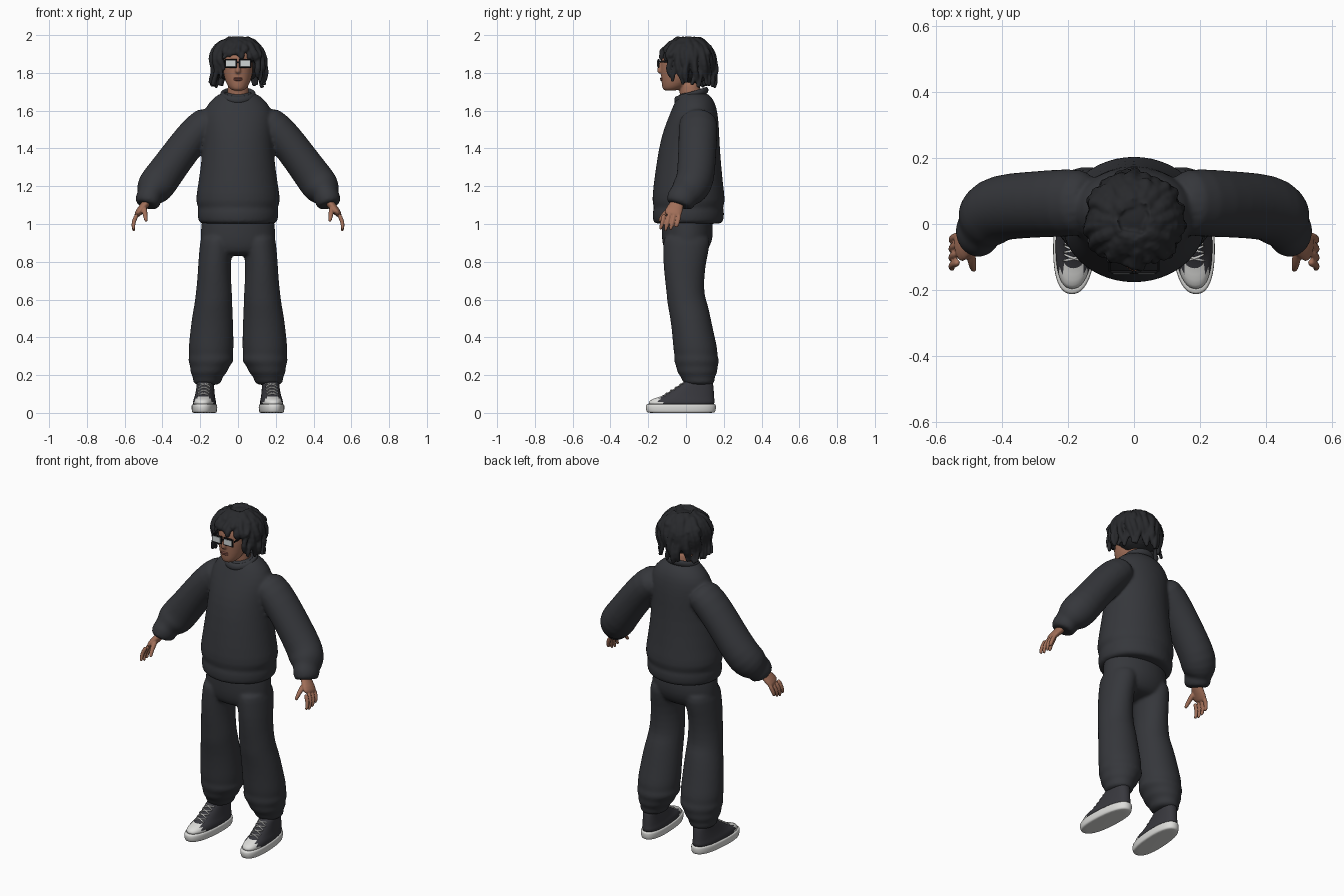
import bpy, bmesh, math, random
from math import sin, cos, pi
from mathutils import Vector, Matrix

random.seed(4)
if "Cube" in bpy.data.objects:
    bpy.data.objects.remove(bpy.data.objects["Cube"])


def material(name, r, g, b):
    m = bpy.data.materials.new(name)
    m.use_nodes = True
    m.diffuse_color = (r, g, b, 1)
    m.node_tree.nodes["Principled BSDF"].inputs["Base Color"].default_value = (r, g, b, 1)
    return m


CLOTH = material("charcoal cloth", .036, .038, .044)
HAIR = material("black hair", .021, .022, .025)
SKIN = material("brown skin", .36, .16, .10)
LIPS = material("lips", .25, .09, .07)
CANVAS = material("dark canvas", .04, .04, .048)
RUBBER = material("off white rubber", .72, .72, .70)
FRAME = material("black frame", .008, .008, .009)
LENS = material("pale lens", .62, .66, .66)


def bridge(bm, rings):
    """Join point rings into a closed tube."""
    loops = [[bm.verts.new(p) for p in ring] for ring in rings]
    n = len(loops[0])
    for a, b in zip(loops, loops[1:]):
        for i in range(n):
            j = (i + 1) % n
            bm.faces.new((a[i], a[j], b[j], b[i]))
    bm.faces.new(loops[0][::-1])
    bm.faces.new(loops[-1])


def oval(center, u, v, sides=24, power=2):
    def bend(c):
        return math.copysign(abs(c) ** (2 / power), c)
    angles = [2 * pi * i / sides for i in range(sides)]
    return [Vector(center) + u * bend(cos(a)) + v * bend(sin(a)) for a in angles]


def upright(bm, rows, side=1, power=2):
    """Stack level ovals; each row is height, half width, front, back, centre x."""
    rings = []
    for z, rx, front, back, *cx in rows:
        center = (side * cx[0] if cx else 0, (front + back) / 2, z)
        rings.append(oval(center, Vector((rx, 0, 0)), Vector((0, (back - front) / 2, 0)), 24, power))
    bridge(bm, rings)


def tube(bm, stations, side=1, sides=16, ref=(0, 1, 0)):
    """Sweep ovals along a path; each station is x, y, z and two radii."""
    pts = [Vector((side * s[0], s[1], s[2])) for s in stations]
    rings = []
    for i, s in enumerate(stations):
        t = (pts[min(i + 1, len(pts) - 1)] - pts[max(i - 1, 0)]).normalized()
        u = t.cross(Vector(ref)).normalized()
        rings.append(oval(pts[i], u * s[3], u.cross(t) * s[4], sides))
    bridge(bm, rings)


def ball(bm, center, size):
    m = Matrix.Translation(center) @ Matrix.Diagonal((*size, 1))
    bmesh.ops.create_uvsphere(bm, u_segments=24, v_segments=16, radius=1, matrix=m)


def finish(bm, name, mats, subsurf=0, voxel=0, relax=4, mirror=False, smooth=True):
    bmesh.ops.recalc_face_normals(bm, faces=bm.faces)
    for f in bm.faces:
        f.smooth = smooth
    me = bpy.data.meshes.new(name)
    bm.to_mesh(me)
    bm.free()
    ob = bpy.data.objects.new(name, me)
    bpy.context.collection.objects.link(ob)
    for m in mats:
        me.materials.append(m)
    if mirror:
        ob.modifiers.new("mirror", "MIRROR").use_mirror_merge = False
    if subsurf:
        ob.modifiers.new("round", "SUBSURF").levels = subsurf
        ob.modifiers["round"].render_levels = subsurf
    if voxel:
        r = ob.modifiers.new("blend", "REMESH")
        r.mode, r.voxel_size, r.use_smooth_shade = "VOXEL", voxel, True
        s = ob.modifiers.new("relax", "SMOOTH")
        s.factor, s.iterations = .5, relax
    return ob


# Sweater: body with hem, and two ballooning sleeves with cuffs
bm = bmesh.new()
upright(bm, [(1, .19, -.16, .18), (1.005, .213, -.177, .2), (1.07, .218, -.18, .206),
             (1.085, .207, -.168, .193), (1.115, .23, -.183, .212), (1.2, .214, -.175, .198),
             (1.4, .186, -.147, .18), (1.5, .187, -.12, .177), (1.58, .19, -.088, .17),
             (1.64, .16, -.062, .157), (1.68, .115, -.045, .13), (1.7, .08, -.02, .1)])
for side in (1, -1):
    tube(bm, [(.12, .065, 1.57, .085, .1), (.2, .065, 1.51, .094, .105), (.29, .06, 1.4, .094, .102),
              (.37, .055, 1.29, .096, .102), (.425, .045, 1.215, .102, .102),
              (.455, .01, 1.175, .094, .097), (.467, -.012, 1.152, .064, .076),
              (.472, -.022, 1.138, .072, .082), (.482, -.038, 1.105, .064, .072),
              (.484, -.04, 1.098, .05, .06)], side, 20)
finish(bm, "sweater", [CLOTH], 1, .009)

# Ribbed collar, higher at the back
bm = bmesh.new()
tilt = Matrix.Rotation(.3, 3, "X")
rows = []
for i in range(32):
    a = 2 * pi * i / 32
    out = tilt @ Vector((cos(a), sin(a), 0))
    rows.append(oval(Vector((0, .028, 1.682)) + out * .082, out * .014, Vector((0, 0, .02)), 10))
loops = [[bm.verts.new(p) for p in ring] for ring in rows]
for i in range(32):
    for j in range(10):
        k, n = (i + 1) % 32, (j + 1) % 10
        bm.faces.new((loops[i][j], loops[i][n], loops[k][n], loops[k][j]))
finish(bm, "collar", [CLOTH], 1)

# Trousers: hips and two loose legs gathered at the ankle
bm = bmesh.new()
upright(bm, [(1.05, .185, -.12, .13), (1.03, .193, -.13, .14), (.95, .2, -.13, .146),
             (.9, .2, -.127, .137), (.85, .19, -.113, .11), (.83, .14, -.08, .07)])
for side in (1, -1):
    upright(bm, [(.95, .085, -.12, .12, .11), (.9, .09, -.122, .132, .112), (.8, .086, -.122, .106, .125),
                 (.7, .09, -.112, .096, .126), (.62, .098, -.102, .098, .128),
                 (.58, .1, -.1, .115, .13), (.5, .11, -.083, .132, .136), (.4, .117, -.072, .153, .14),
                 (.33, .121, -.068, .17, .143), (.305, .114, -.06, .165, .143),
                 (.275, .126, -.068, .18, .142), (.245, .1, -.05, .165, .15),
                 (.215, .102, -.05, .17, .155), (.19, .076, -.025, .15, .16),
                 (.165, .078, -.02, .155, .163), (.145, .062, 0, .142, .165)], side)
finish(bm, "trousers", [CLOTH], 1, .009)

# Hands: palm, four fingers and thumb
bm = bmesh.new()
tube(bm, [(.47, -.035, 1.14, .026, .033), (.492, -.05, 1.1, .022, .038), (.52, -.065, 1.07, .021, .048),
          (.54, -.075, 1.04, .015, .048)])
for k, tip in enumerate((.985, .965, .958, .968)):
    y = -.035 - .027 * k
    tube(bm, [(.532, y, 1.055, .013, .013), (.55, y - .006, 1.02, .012, .012),
              (.556, y - .014, .99, .011, .011), (.55, y - .022, tip, .008, .008)], sides=10)
tube(bm, [(.497, -.075, 1.09, .017, .017), (.493, -.108, 1.06, .014, .014),
          (.49, -.13, 1.035, .012, .012), (.485, -.143, 1.01, .008, .008)], sides=10, ref=(1, 0, 0))
finish(bm, "hands", [SKIN], 1, .004, 2, mirror=True)

# Head with neck, nose and ears
bm = bmesh.new()
upright(bm, [(1.705, .025, -.115, -.06), (1.715, .045, -.125, -.02), (1.745, .064, -.13, .02),
             (1.79, .077, -.133, .05), (1.85, .085, -.137, .07), (1.91, .08, -.128, .07),
             (1.95, .06, -.09, .05), (1.965, .03, -.05, .02)])
upright(bm, [(1.63, .062, -.03, .09), (1.7, .056, -.035, .08), (1.77, .055, -.04, .07)])
tube(bm, [(0, -.127, 1.865, .008, .009), (0, -.137, 1.835, .011, .011),
          (0, -.143, 1.81, .016, .015), (0, -.135, 1.797, .012, .01)], sides=12)
for side in (1, -1):
    ball(bm, (side * .087, -.02, 1.83), (.012, .02, .032))
finish(bm, "head", [SKIN], 1, .006, 3)

# Lips
bm = bmesh.new()
for z in (1.763, 1.771):
    ball(bm, (0, -.129, z), (.024, .008, .0055))
finish(bm, "lips", [LIPS])


# Glasses: bevelled frames, lens plates, bridge and temples
def plate(bm, center, size, mat=0):
    made = bmesh.ops.create_cube(bm, size=1, matrix=Matrix.Translation(center) @ Matrix.Diagonal((*size, 1)))
    for f in {f for v in made["verts"] for f in v.link_faces}:
        f.material_index = mat


bm = bmesh.new()
for side in (1, -1):
    plate(bm, (side * .038, -.145, 1.85), (.066, .01, .046))
    plate(bm, (side * .038, -.15, 1.849), (.052, .006, .033), 1)
    plate(bm, (side * .075, -.095, 1.86), (.006, .1, .01))
plate(bm, (0, -.146, 1.856), (.02, .008, .008))
glasses = finish(bm, "glasses", [FRAME, LENS], smooth=False)
bevel = glasses.modifiers.new("soft edges", "BEVEL")
bevel.width, bevel.segments = .003, 2


# Hair: a rounded cap with curly locks falling from the crown
def lock(bm, a, end, thick, reach=1, start=0):
    phase, rows = random.uniform(0, 6), []
    for i in range(12):
        t = start + (1 - start) * i / 11
        z = end + (1.972 - end) * cos(t * pi / 2 + .03)
        h = max((z - 1.86) / .115, 0)
        rad = reach * math.sqrt(max(1 - h * h, 0)) + .05 * sin(11 * t + phase)
        swing = a + .13 * sin(7 * t + phase) * t
        r = thick * (1 - .55 * t ** 4) * (1 + .2 * sin(17 * t + phase))
        rows.append((.138 * rad * cos(swing), .01 + .137 * rad * sin(swing), z, r, r))
    tube(bm, rows, sides=10, ref=(-sin(a), cos(a), 0))


bm = bmesh.new()
ball(bm, (0, .03, 1.862), (.127, .125, .122))
for i in range(38):
    a = -pi / 2 + 2 * pi * (i + .5) / 38
    d = abs((a + pi / 2 + pi) % (2 * pi) - pi)
    fall = min(max((d - .5) / .6, 0), 1)
    lock(bm, a, 1.883 - .143 * fall + random.uniform(-.012, .018), random.uniform(.017, .023),
         random.uniform(.93, 1.03), .12)
for i in range(14):
    lock(bm, 2.4 * i, random.uniform(1.88, 1.92), .022, random.uniform(.9, 1.06), .15)
finish(bm, "hair", [HAIR], 0, .0055, 2)


# Shoes: rubber sole, canvas upper with rubber toe cap, crossed laces
def place(bm):
    for v in bm.verts:
        v.co.x += .176 - .06 * v.co.y


bm = bmesh.new()
upright(bm, [(0, .058, -.2, .148), (.001, .064, -.208, .155), (.02, .067, -.215, .16),
             (.04, .067, -.215, .16), (.046, .064, -.21, .157), (.047, .055, -.2, .15)], power=2.4)
place(bm)
finish(bm, "soles", [RUBBER], 1, mirror=True)

bm = bmesh.new()
upright(bm, [(.03, .062, -.207, .155), (.06, .06, -.202, .153), (.076, .056, -.175, .151),
             (.086, .053, -.135, .15), (.105, .05, -.1, .149), (.13, .047, -.06, .147),
             (.155, .046, -.025, .144), (.17, .044, -.01, .14)], power=2.4)
for f in bm.faces:
    f.material_index = int(f.calc_center_median().y < -.13)
place(bm)
finish(bm, "shoe_uppers", [CANVAS, RUBBER], 1, mirror=True)

bm = bmesh.new()
for k in range(4):
    y = -.112 + .025 * k
    z = .1 + (y + .112) * .65
    for side in (1, -1):
        tube(bm, [(-.036, y, z - .012, .004, .004), (0, y + .006, z + .007, .004, .004),
                  (.036, y + .022, z + .004, .004, .004)], side, 8)
place(bm)
finish(bm, "laces", [RUBBER], 1, mirror=True)
